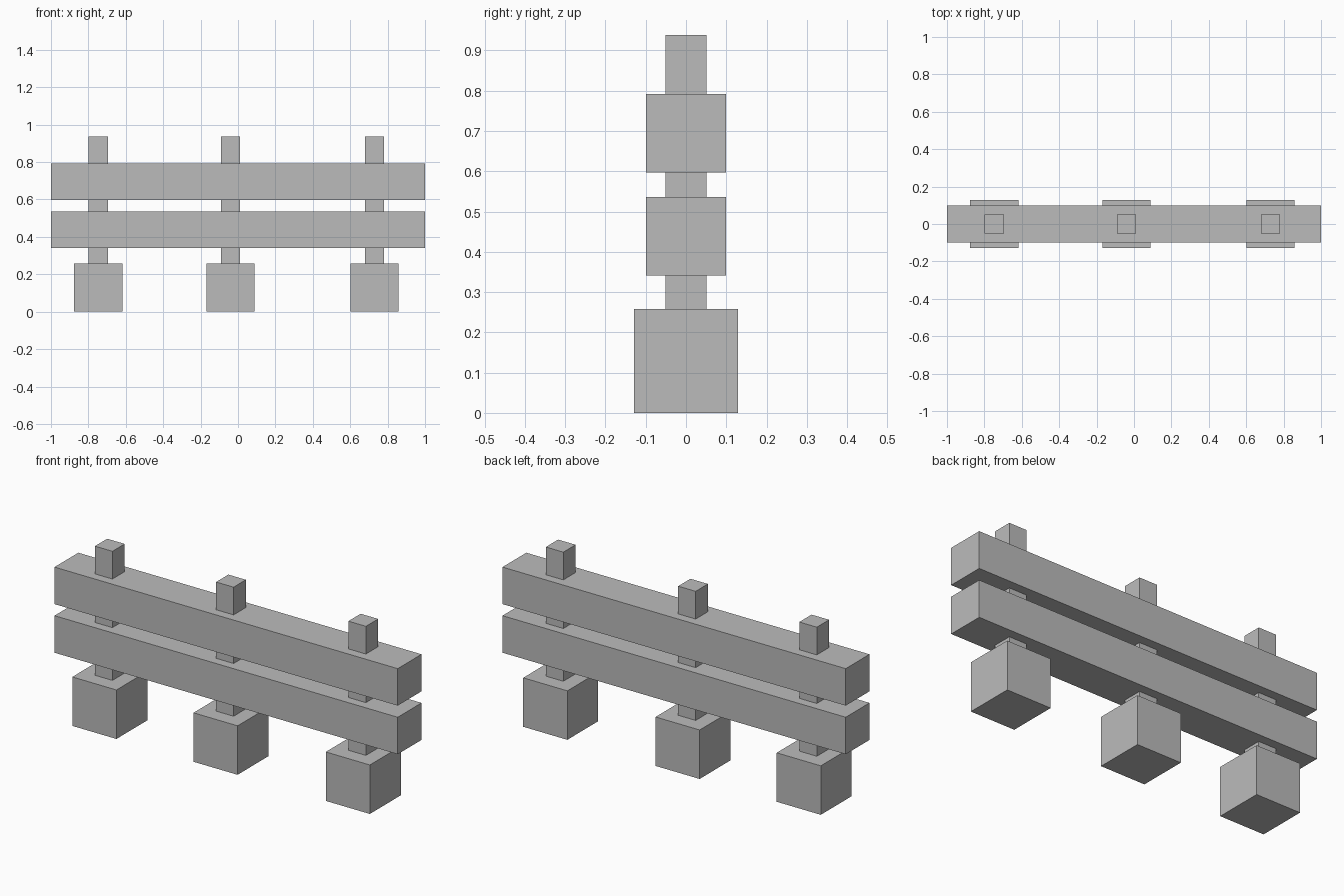
import bpy

default = bpy.data.objects.get("Cube")
if default:
    bpy.data.objects.remove(default, do_unlink=True)

grey = bpy.data.materials.new("plain_grey")
grey.use_nodes = True
colour = (0.5, 0.5, 0.5, 1)
grey.diffuse_color = colour
grey.node_tree.nodes["Principled BSDF"].inputs["Base Color"].default_value = colour


def box(name, x, width, depth, bottom, top):
    """Flat-sided block centred on y = 0, between two heights."""
    bpy.ops.mesh.primitive_cube_add(size=1, location=(x, 0, (bottom + top) / 2))
    obj = bpy.context.object
    obj.name = name
    obj.scale = (width, depth, top - bottom)
    bpy.ops.object.transform_apply(location=False, rotation=False, scale=True)
    obj.data.materials.append(grey)
    return obj


BASE_TOP = 0.258
BASE_SIZE = 0.257
POST_SIZE = 0.102

# Footing blocks with a post standing in each
for side, x in (("right", -0.747), ("middle", -0.041), ("left", 0.73)):
    box(side + "_footing", x, BASE_SIZE, BASE_SIZE, 0, BASE_TOP)
    box(side + "_post", x, POST_SIZE, POST_SIZE, BASE_TOP - 0.05, 0.938)

# Two long horizontal rails threaded by the posts
for name, bottom in (("lower_rail", 0.341), ("upper_rail", 0.597)):
    box(name, 0, 2, 0.198, bottom, bottom + 0.195)
